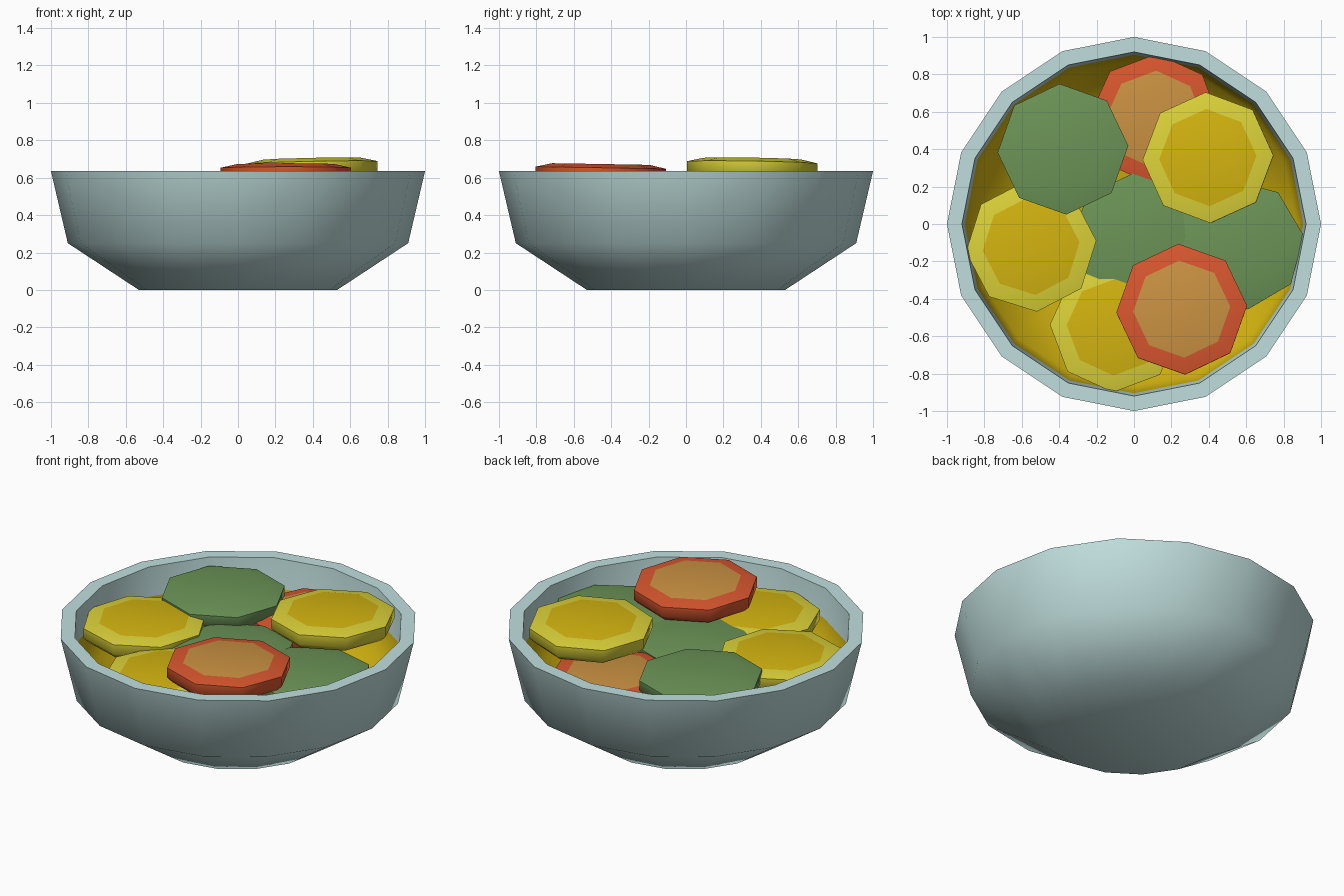
import bpy, bmesh, math
from math import radians

if "Cube" in bpy.data.objects:
    bpy.data.objects.remove(bpy.data.objects["Cube"])


def material(name, rgb):
    m = bpy.data.materials.new(name)
    m.diffuse_color = (*rgb, 1)
    m.use_nodes = True
    m.node_tree.nodes["Principled BSDF"].inputs["Base Color"].default_value = m.diffuse_color
    return m


PALE_BLUE = material("pale_blue_glaze", (0.53, 0.74, 0.73))
GOLD = material("golden_yellow", (0.66, 0.46, 0.005))
YELLOW = material("lemon_yellow", (0.72, 0.65, 0.04))
GREEN = material("leaf_green", (0.15, 0.30, 0.095))
RED = material("orange_red", (0.70, 0.095, 0.028))
ORANGE = material("soft_orange", (0.60, 0.29, 0.055))


def lathe(name, profile, sides, mats, band_mats):
    """Spin a (radius, z) profile; both ends are closed with flat caps.
    band_mats: material index for first cap, each band, last cap."""
    bm = bmesh.new()
    rings = []
    for r, z in profile:
        rings.append([bm.verts.new((r * math.cos(2 * math.pi * i / sides),
                                    r * math.sin(2 * math.pi * i / sides), z))
                      for i in range(sides)])
    bm.faces.new(rings[0][::-1]).material_index = band_mats[0]
    for k in range(len(rings) - 1):
        a, b = rings[k], rings[k + 1]
        for i in range(sides):
            j = (i + 1) % sides
            bm.faces.new((a[i], a[j], b[j], b[i])).material_index = band_mats[k + 1]
    bm.faces.new(rings[-1]).material_index = band_mats[-1]
    me = bpy.data.meshes.new(name)
    bm.to_mesh(me)
    bm.free()
    for m in mats:
        me.materials.append(m)
    ob = bpy.data.objects.new(name, me)
    bpy.context.collection.objects.link(ob)
    bpy.ops.object.select_all(action='DESELECT')
    ob.select_set(True)
    bpy.context.view_layer.objects.active = ob
    bpy.ops.object.shade_smooth_by_angle(angle=radians(50))
    return ob


# Bowl: outer wall, flat rim, inner wall, golden lining in the lower part
lathe("bowl",
      [(0.53, 0), (0.91, 0.25), (1.0, 0.635), (0.92, 0.635),
       (0.905, 0.46), (0.87, 0.27), (0.5, 0.04)],
      16, [PALE_BLUE, GOLD], [0, 0, 0, 0, 0, 1, 1, 1])

# Eight-sided slices: thick rounded rim with an inset centre
SLICE = [(0.32, -0.11), (0.35, -0.08), (0.35, -0.02), (0.26, 0)]


def slice_piece(name, x, y, top, spin, rim, centre, tilt=(0, 0)):
    ob = lathe(name, SLICE, 8, [rim, centre], [0, 0, 0, 0, 1])
    ob.location = (x, y, top)
    ob.rotation_euler = (radians(tilt[0]), radians(tilt[1]), radians(spin))


# Lower layer
slice_piece("green_slice_middle", 0.01, -0.08, 0.55, 3, GREEN, GREEN)
slice_piece("green_slice_right", 0.56, -0.11, 0.56, 8, GREEN, GREEN)
slice_piece("red_slice_back", 0.11, 0.56, 0.54, -2, RED, ORANGE)
slice_piece("yellow_slice_front", -0.10, -0.55, 0.55, -2, YELLOW, GOLD)
slice_piece("yellow_slice_left", -0.55, -0.12, 0.58, 5, YELLOW, GOLD)
# Upper layer
slice_piece("green_slice_back", -0.38, 0.40, 0.61, 3, GREEN, GREEN)
slice_piece("red_slice_front", 0.255, -0.455, 0.673, 3, RED, ORANGE, (-1, 0))
slice_piece("yellow_slice_back", 0.395, 0.355, 0.702, 2, YELLOW, GOLD, (-1, -1.2))
